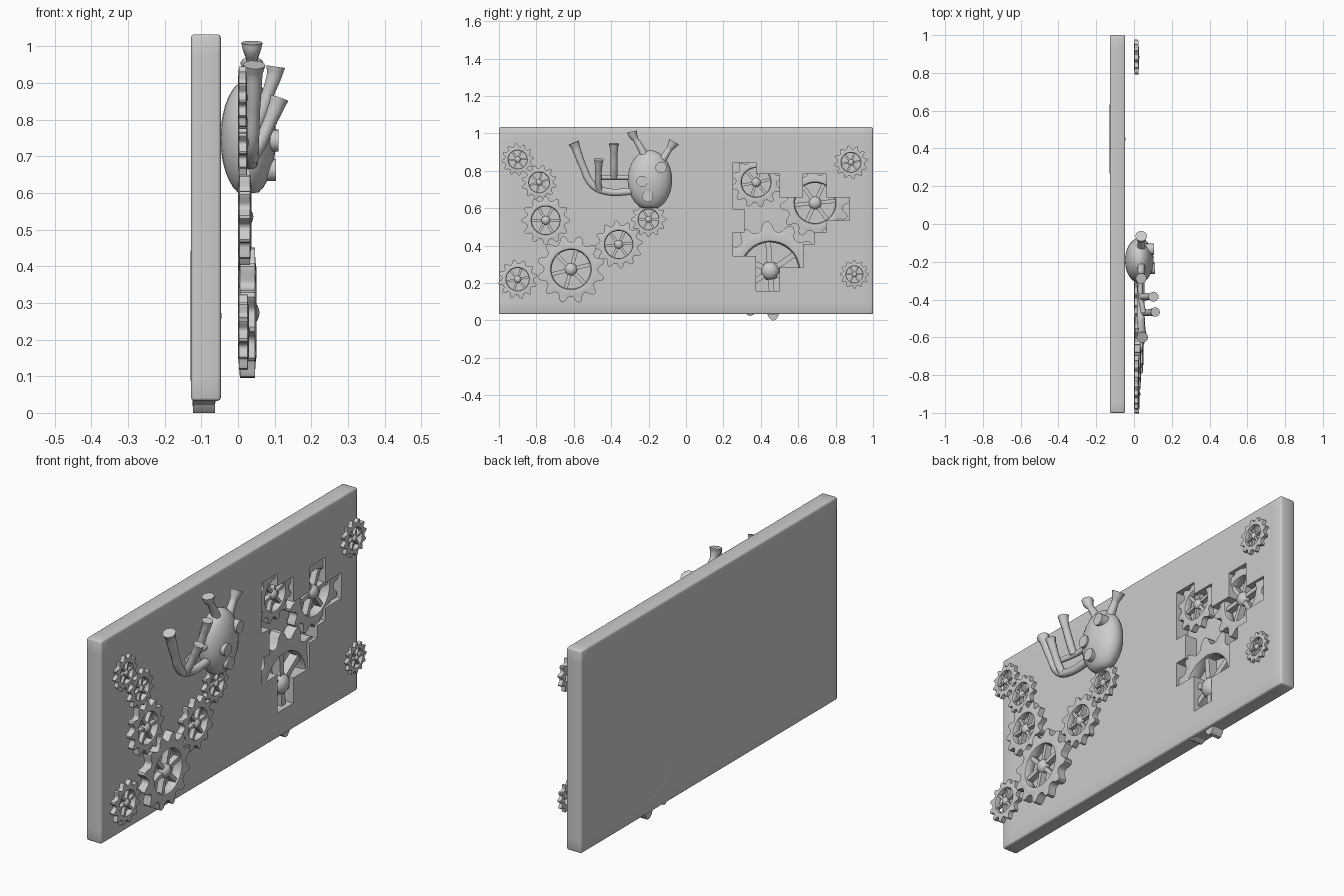
import bpy, bmesh, math
from mathutils import Matrix, Vector

if "Cube" in bpy.data.objects:
    bpy.data.objects.remove(bpy.data.objects["Cube"])


def finish(bm, name, angle=35):
    bmesh.ops.recalc_face_normals(bm, faces=bm.faces)
    me = bpy.data.meshes.new(name)
    bm.to_mesh(me)
    bm.free()
    ob = bpy.data.objects.new(name, me)
    bpy.context.collection.objects.link(ob)
    smooth(ob, angle)
    return ob


def smooth(ob, angle):
    bpy.ops.object.select_all(action='DESELECT')
    ob.select_set(True)
    bpy.context.view_layer.objects.active = ob
    bpy.ops.object.shade_smooth_by_angle(angle=math.radians(angle))


# Panel: slab on a 32 x 16 cell grid, with stepped pockets pushed into the front
X0, X1, Z0, CELL = -0.128, -0.047, 0.033, 1 / 16
POCKETS = {  # grid row: (first column, last column) runs, columns count from y = 0.25
    12: [(0, 1)], 11: [(0, 3), (6, 7)], 10: [(0, 3), (6, 7)], 9: [(0, 9)],
    8: [(1, 3), (4, 9)], 7: [(1, 7)], 6: [(0, 6)], 5: [(0, 5)], 4: [(2, 5)],
    3: [(2, 3)], 2: [(2, 3)]}


def build_panel():
    bm = bmesh.new()
    v = [[bm.verts.new((X0, -1 + i * CELL, Z0 + j * CELL)) for j in range(17)] for i in range(33)]
    for i in range(32):
        for j in range(16):
            bm.faces.new((v[i][j], v[i + 1][j], v[i + 1][j + 1], v[i][j + 1]))
    ext = bmesh.ops.extrude_face_region(bm, geom=bm.faces[:])
    bmesh.ops.translate(bm, vec=(X1 - X0, 0, 0),
                        verts=[g for g in ext['geom'] if isinstance(g, bmesh.types.BMVert)])
    bmesh.ops.recalc_face_normals(bm, faces=bm.faces)
    rim = [e for e in bm.edges if len(e.link_faces) == 2 and e.calc_face_angle() > 1]
    bmesh.ops.bevel(bm, geom=rim, offset=0.008, segments=2, profile=0.5, affect='EDGES')

    def in_pocket(f):
        c = f.calc_center_median()
        if abs(c.x - X1) > 1e-4:
            return False
        col = math.floor((c.y - 0.25) / CELL)
        row = math.floor((c.z - Z0) / CELL)
        return any(a <= col <= b for a, b in POCKETS.get(row, []))

    faces = [f for f in bm.faces if in_pocket(f)]
    ext = bmesh.ops.extrude_face_region(bm, geom=faces)
    bmesh.ops.translate(bm, vec=(-0.068, 0, 0),
                        verts=[g for g in ext['geom'] if isinstance(g, bmesh.types.BMVert)])
    live = [f for f in faces if f.is_valid]
    if live:
        bmesh.ops.delete(bm, geom=live, context='FACES_ONLY')
    finish(bm, "panel", 50)


# Gear: toothed rim swept round the x axis, six spokes and a domed hub
TOOTH = [1, 1, .94, .83, .80, .80, .83, .94]


def gear(name, x, y, z, R, turn=0.0, teeth=12):
    bm = bmesh.new()
    h = 0.14 * R
    n = teeth * 8
    loops = []
    for k in range(n):
        a = turn + math.tau * (k - .5) / n
        ro = TOOTH[k % 8]
        sec = [(.57, -.4), (.60, -.92), (.64, -1), (.76, -.88), (ro, -.8),
               (ro, .8), (.76, .88), (.64, 1), (.60, .92), (.57, .4)]
        loops.append([bm.verts.new((p * h, r * R * math.cos(a), r * R * math.sin(a))) for r, p in sec])
    m = len(loops[0])
    for k in range(n):
        A, B = loops[k], loops[(k + 1) % n]
        for i in range(m):
            bm.faces.new((A[i], B[i], B[(i + 1) % m], A[(i + 1) % m]))
    for s in range(6):
        rot = Matrix.Rotation(turn + s * math.tau / 6, 4, 'X')
        mat = rot @ Matrix.Translation((0, .35 * R, 0)) @ Matrix.Diagonal((h * 1.2, .5 * R, .11 * R, 1))
        bmesh.ops.create_cube(bm, size=1, matrix=mat)
    bmesh.ops.create_uvsphere(bm, u_segments=16, v_segments=10, radius=1, matrix=Matrix.Translation(
        (.15 * h, 0, 0)) @ Matrix.Diagonal((h * 1.15, .19 * R, .19 * R, 1)))
    bmesh.ops.translate(bm, vec=(x, y, z), verts=bm.verts)
    finish(bm, name, 40)


def tube(name, pts, radii):
    cu = bpy.data.curves.new(name, 'CURVE')
    cu.dimensions = '3D'
    cu.bevel_depth = 1
    cu.bevel_resolution = 3
    cu.resolution_u = 6
    cu.use_fill_caps = True
    sp = cu.splines.new('BEZIER')
    sp.bezier_points.add(len(pts) - 1)
    for b, p, r in zip(sp.bezier_points, pts, radii):
        b.co = p
        b.radius = r
        b.handle_left_type = b.handle_right_type = 'AUTO'
    ob = bpy.data.objects.new(name, cu)
    bpy.context.collection.objects.link(ob)


build_panel()

# Raised gears (y, z, radius, turn); their backs all lie at x = 0
RAISED = [(-.90, .86, .086, .1), (-.785, .738, .094, .3), (-.75, .535, .130, 0),
          (-.90, .22, .105, .2), (-.615, .273, .182, .25), (-.36, .406, .128, .1),
          (-.20, .54, .095, 0), (.882, .845, .090, .15), (.90, .246, .077, 0)]
for i, (y, z, r, t) in enumerate(RAISED):
    gear(f"raised_gear_{i + 1}", .14 * r, y, z, r, t)

# Gears sunk into the panel pockets
gear("sunk_gear_large", -.093, .45, .265, .265, math.radians(-86))
gear("sunk_gear_middle", -.085, .69, .628, .188, .1)
gear("sunk_gear_small", -.077, .375, .738, .135, .2)

# Creature body with flattened underside
bm = bmesh.new()
bmesh.ops.create_uvsphere(bm, u_segments=24, v_segments=16, radius=1, matrix=Matrix.Translation(
    (.028, -.193, .75)) @ Matrix.Diagonal((.076, .119, .16, 1)))
for v in bm.verts:
    v.co.z = max(v.co.z, .60)
finish(bm, "creature_body", 60)

# Round spots on the body
for i, (y, z, tip) in enumerate([(-.134, .818, .106), (-.235, .743, .110), (-.205, .663, .104)]):
    bm = bmesh.new()
    bmesh.ops.create_cone(bm, cap_ends=True, segments=20, radius1=.03, radius2=.03, depth=.07,
                          matrix=Matrix.Translation((tip - .035, y, z)) @ Matrix.Rotation(math.pi / 2, 4, 'Y'))
    finish(bm, f"body_spot_{i + 1}")

# Flared horns on top of the head
tube("left_horn", [(.038, -.215, .86), (.038, -.235, .91), (.038, -.268, .965), (.038, -.285, .995), (.038, -.288, 1.01)],
     [.024, .02, .016, .026, .029])
tube("right_horn", [(.038, -.14, .84), (.038, -.112, .88), (.038, -.09, .915), (.038, -.07, .945), (.038, -.064, .955)],
     [.024, .02, .017, .028, .032])

# Jointed arms with flared ends
tube("long_arm", [(.035, -.28, .69), (.035, -.43, .69), (.036, -.50, .725), (.04, -.55, .82), (.043, -.59, .925), (.044, -.60, .95)],
     [.02, .02, .021, .02, .024, .031])
tube("lower_arm", [(.035, -.46, .69), (.055, -.468, .725), (.085, -.468, .79), (.106, -.467, .84), (.113, -.466, .86)],
     [.018, .018, .018, .022, .026])
tube("upper_bar", [(.035, -.28, .765), (.035, -.38, .765), (.05, -.47, .765)], [.014, .014, .014])
tube("upper_arm", [(.04, -.385, .765), (.06, -.385, .81), (.085, -.385, .88), (.1, -.385, .925), (.103, -.385, .945)],
     [.018, .019, .018, .022, .027])
